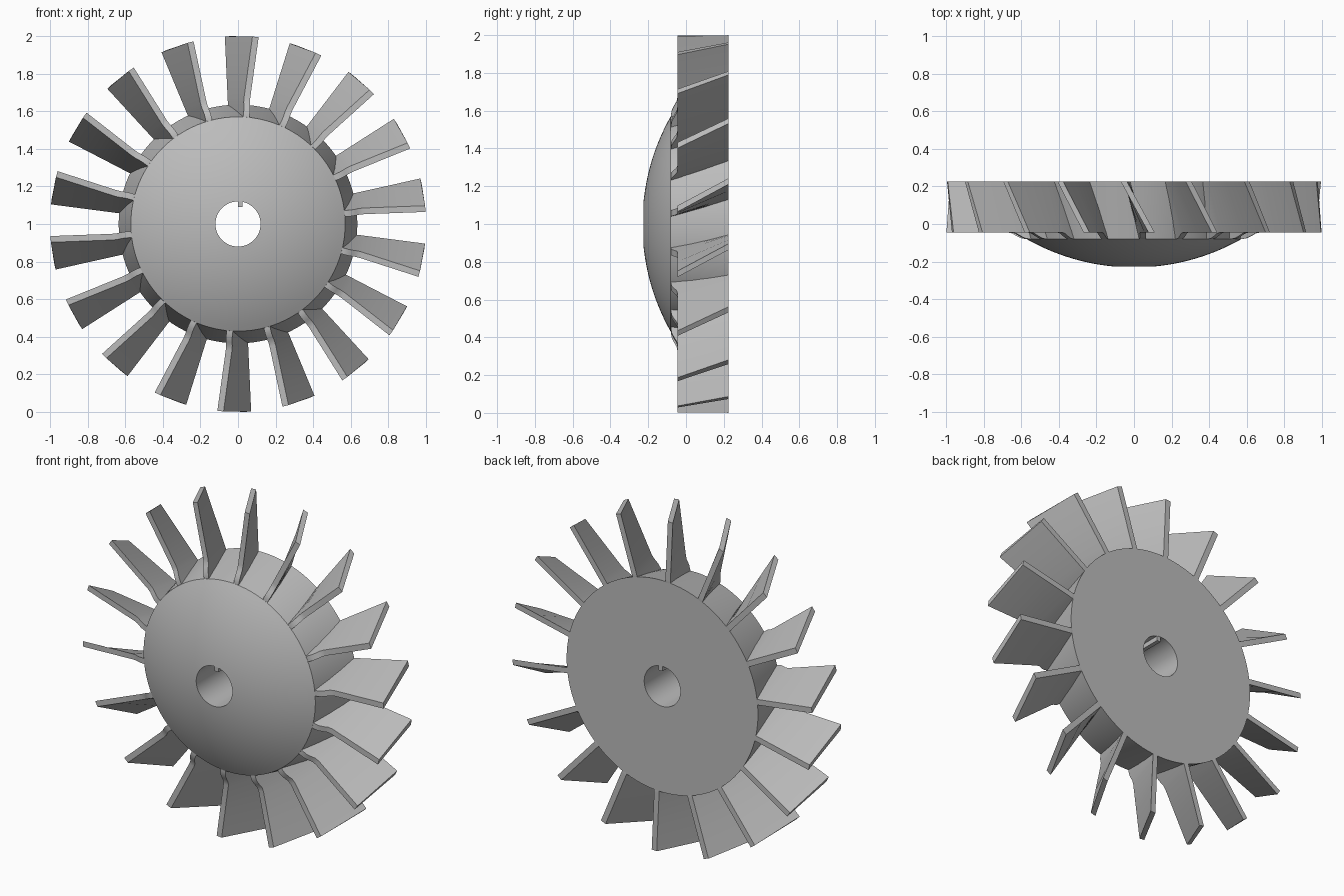
import bpy, bmesh, math
from mathutils import Matrix

if "Cube" in bpy.data.objects:
    bpy.data.objects.remove(bpy.data.objects["Cube"])

BLADES = 18
HUB_FRONT, HUB_BACK = 0.57, 0.635     # hub radii
Y_RIM, Y_BACK = -0.08, 0.225
BORE = 0.12
CENTRE = Matrix.Translation((0, 0, 1))

grey = bpy.data.materials.new("plain grey")
grey.use_nodes = True
colour = (0.5, 0.5, 0.5, 1)
grey.diffuse_color = colour
grey.node_tree.nodes["Principled BSDF"].inputs["Base Color"].default_value = colour


def finish(bm, name, smooth=30):
    bmesh.ops.recalc_face_normals(bm, faces=bm.faces)
    bm.transform(CENTRE)
    mesh = bpy.data.meshes.new(name)
    bm.to_mesh(mesh)
    bm.free()
    mesh.materials.append(grey)
    obj = bpy.data.objects.new(name, mesh)
    bpy.context.collection.objects.link(obj)
    bpy.ops.object.select_all(action="DESELECT")
    obj.select_set(True)
    bpy.context.view_layer.objects.active = obj
    bpy.ops.object.shade_smooth_by_angle(angle=math.radians(smooth))
    return obj


# Hub: domed front, conical side, flat back and round bore, turned about y
def build_hub(segments=96, dome_steps=14):
    sphere_r = 1.158
    profile = []
    for i in range(dome_steps + 1):
        r = BORE + (HUB_FRONT - BORE) * i / dome_steps
        profile.append((r, -0.231 + sphere_r - math.sqrt(sphere_r ** 2 - r * r)))
    profile += [(HUB_BACK, Y_BACK), (BORE, Y_BACK)]
    bm = bmesh.new()
    verts = [bm.verts.new((r, y, 0)) for r, y in profile]
    edges = [bm.edges.new((v, verts[i - 1])) for i, v in enumerate(verts)]
    bmesh.ops.spin(bm, geom=verts + edges, cent=(0, 0, 0), axis=(0, 1, 0),
                   angle=math.tau, steps=segments, use_merge=True)
    bmesh.ops.remove_doubles(bm, verts=bm.verts, dist=1e-5)
    return finish(bm, "hub")


# Blade: slanted plate with a swept front edge at the root
def build_blade(index):
    # radius, front y, back y
    stations = [(0.53, -0.08, 0.20), (0.58, -0.08, 0.21), (0.605, -0.075, 0.22),
                (0.63, -0.062, Y_BACK), (0.65, -0.05, Y_BACK),
                (0.675, -0.045, Y_BACK), (0.84, -0.045, Y_BACK), (1.0, -0.045, Y_BACK)]
    bm = bmesh.new()
    rings = []
    for r, front, back in stations:
        t = (r - 0.6) / 0.4
        x_front, x_back = 0.055 + 0.055 * t, -0.052 - 0.018 * t
        slope = (x_front - 0.033 - x_back) / 0.27
        ring = []
        for y, dx in ((front, 0), (front, 0.033), (back, 0.033), (back, 0)):
            x = x_back + slope * (Y_BACK - y) + dx
            ring.append(bm.verts.new((x, y, math.sqrt(r * r - x * x))))
        rings.append(ring)
    for a, b in zip(rings, rings[1:]):
        for k in range(4):
            n = (k + 1) % 4
            bm.faces.new((a[k], a[n], b[n], b[k]))
    bm.faces.new(rings[0])
    bm.faces.new(rings[-1])
    bm.transform(Matrix.Rotation(math.tau * index / BLADES, 4, "Y"))
    return finish(bm, f"blade_{index + 1}")


# Key: narrow rib along the top of the bore
def build_key():
    bm = bmesh.new()
    bmesh.ops.create_cube(bm, size=1)
    bm.transform(Matrix.Translation((0.012, 0.002, 0.11)) @ Matrix.Diagonal((0.025, 0.444, 0.04, 1)))
    return finish(bm, "bore_key")


build_hub()
build_key()
for n in range(BLADES):
    build_blade(n)
